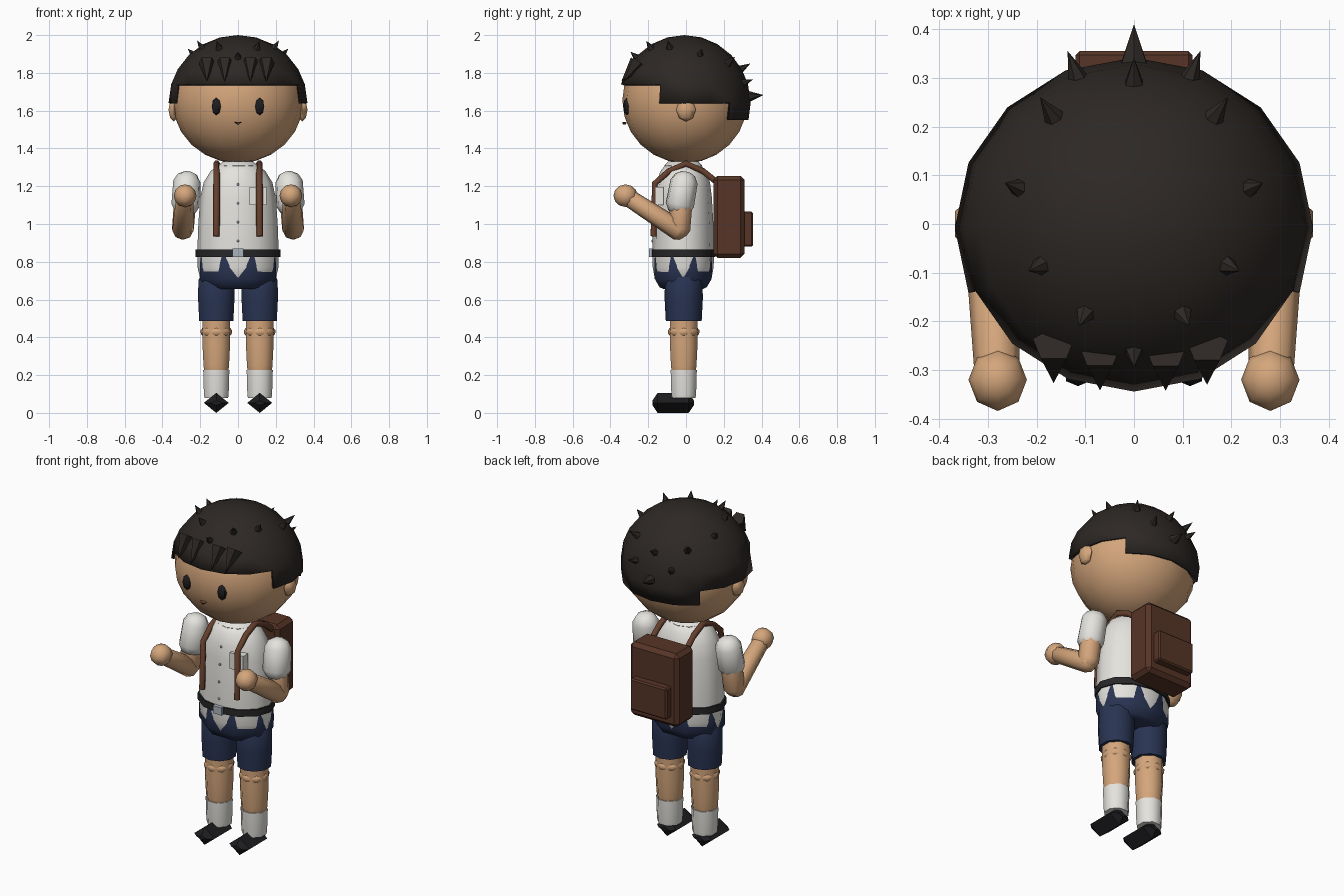
import bpy, bmesh
from math import sin, cos, pi, radians, sqrt
from mathutils import Vector

if "Cube" in bpy.data.objects:
    bpy.data.objects.remove(bpy.data.objects["Cube"])

def material(name, rgb):
    m = bpy.data.materials.new(name)
    m.diffuse_color = (*rgb, 1)
    m.use_nodes = True
    m.node_tree.nodes["Principled BSDF"].inputs["Base Color"].default_value = m.diffuse_color
    return m

SKIN = material("skin", (0.66, 0.38, 0.2))
HAIR = material("hair", (0.026, 0.021, 0.018))
WHITE = material("white_cloth", (0.78, 0.77, 0.73))
NAVY = material("navy_cloth", (0.022, 0.034, 0.085))
STRAP = material("strap_leather", (0.13, 0.05, 0.026))
BAG = material("bag_leather", (0.095, 0.035, 0.02))
BLACK = material("black", (0.012, 0.012, 0.014))
BELT = material("belt_leather", (0.02, 0.02, 0.022))
METAL = material("metal", (0.4, 0.45, 0.5))
MOUTH = material("mouth", (0.25, 0.09, 0.05))
Z = Vector((0, 0, 1))

def finish(bm, name, mat, smooth=60):
    bmesh.ops.remove_doubles(bm, verts=bm.verts, dist=1e-5)
    bmesh.ops.recalc_face_normals(bm, faces=bm.faces)
    me = bpy.data.meshes.new(name)
    bm.to_mesh(me)
    bm.free()
    me.materials.append(mat)
    ob = bpy.data.objects.new(name, me)
    bpy.context.collection.objects.link(ob)
    if smooth:
        bpy.ops.object.select_all(action='DESELECT')
        ob.select_set(True)
        bpy.context.view_layer.objects.active = ob
        bpy.ops.object.shade_smooth_by_angle(angle=radians(smooth))
    return ob

def loft(name, rings, sides, mat, axis=Z, phase=0.0, smooth=60):
    """Skin rings of (centre, rx, ry), all facing along axis."""
    bm = bmesh.new()
    q = Z.rotation_difference(Vector(axis))
    loops = []
    for c, rx, ry in rings:
        angs = [2 * pi * (i + phase) / sides for i in range(sides)]
        loops.append([bm.verts.new(Vector(c) + q @ Vector((rx * sin(a), -ry * cos(a), 0))) for a in angs])
    for lo, hi in zip(loops, loops[1:]):
        for i in range(sides):
            j = (i + 1) % sides
            bm.faces.new((lo[i], lo[j], hi[j], hi[i]))
    bm.faces.new(loops[0])
    bm.faces.new(loops[-1])
    return finish(bm, name, mat, smooth)

def limb(name, a, b, ra, rb, mat, sides=8, cap=0.7):
    """Tapered limb with rounded ends."""
    a, b = Vector(a), Vector(b)
    d = (b - a).normalized()
    rings = [(a - d * ra * cap, ra * .3, ra * .3), (a - d * ra * cap * .7, ra * .72, ra * .72), (a, ra, ra),
             (b, rb, rb), (b + d * rb * cap * .7, rb * .72, rb * .72), (b + d * rb * cap, rb * .3, rb * .3)]
    return loft(name, rings, sides, mat, d)

def ball(name, c, r, mat, seg=8, rows=6, smooth=60):
    bm = bmesh.new()
    bmesh.ops.create_uvsphere(bm, u_segments=seg, v_segments=rows, radius=1)
    for v in bm.verts:
        v.co = Vector(c) + Vector(v.co[i] * r[i] for i in range(3))
    return finish(bm, name, mat, smooth)

def box(name, lo, hi, mat, bevel=0.0):
    bm = bmesh.new()
    bmesh.ops.create_cube(bm, size=1)
    for v in bm.verts:
        v.co = Vector(lo[i] + (v.co[i] + .5) * (hi[i] - lo[i]) for i in range(3))
    if bevel:
        bmesh.ops.bevel(bm, geom=bm.edges[:], offset=bevel, segments=1, affect='EDGES')
    return finish(bm, name, mat, 0)

def spike(name, base, tip, r, sides=6):
    base, tip = Vector(base), Vector(tip)
    return loft(name, [(base, r, r), (tip, 0, 0)], sides, HAIR, (tip - base).normalized(), smooth=0)

# Head and face
ball("head", (0, -.005, 1.655), (.348, .332, .333), SKIN, 16, 12)
for s in (-1, 1):
    ball("ear", (s * .34, 0, 1.605), (.032, .052, .062), SKIN, 6, 4)
    ball("eye", (s * .115, -.313, 1.622), (.028, .02, .046), BLACK, 6, 4)
loft("mouth", [((0, -.326, 1.527), .004, .008), ((0, -.326, 1.541), .024, .012)], 6, MOUTH)
loft("neck", [((0, -.01, 1.26), .07, .07), ((0, -.01, 1.38), .07, .07)], 8, SKIN)

# Hair cap with a stepped lower edge: fringe, sides, nape
HC, HR = Vector((0, -.008, 1.64)), Vector((.368, .35, .36))
levels = [2.0] + [1.64 + .36 * cos(radians(t)) for t in (15, 30, 45, 60)] + [1.74, 1.64, 1.55]
bm = bmesh.new()
grid = []
for z in levels:
    r = sqrt(max(0, 1 - ((z - HC.z) / HR.z) ** 2))
    grid.append([bm.verts.new((HR.x * r * sin(k * pi / 8), HC.y - HR.y * r * cos(k * pi / 8), z)) for k in range(16)])
for k in range(16):
    side = min(k + .5, 15.5 - k) * 22.5
    last = 5 if side < 67.5 else 6 if side < 135 else 7
    for i in range(last):
        j = (k + 1) % 16
        bm.faces.new((grid[i][k], grid[i + 1][k], grid[i + 1][j], grid[i][j]) if i else
                     (grid[0][0], grid[1][k], grid[1][j]))
bmesh.ops.delete(bm, geom=[v for v in bm.verts if not v.link_faces], context='VERTS')
hair = finish(bm, "hair_cap", HAIR, 40)
sol = hair.modifiers.new("thickness", 'SOLIDIFY')
sol.thickness, sol.offset = .018, -1

# Small spikes standing out of the hair, (x, y, z, length)
for x, y, z, n in [(0, -.26, 1.88, .04), (.1, -.185, 1.93, .045), (.19, -.085, 1.93, .045), (.24, .075, 1.9, .04),
                   (.165, .22, 1.85, .055), (.12, .31, 1.75, .055), (0, .29, 1.82, .055), (0, .33, 1.675, .07)]:
    d = Vector((x / HR.x, (y - HC.y) / HR.y, (z - HC.z) / HR.z)).normalized()
    for s in ((-1, 1) if x else (1,)):
        e = Vector((d.x * s, d.y, d.z))
        p = HC + Vector(e[i] * HR[i] for i in range(3))
        spike("hair_spike", p - e * .015, p + e * n, .024 if n < .07 else .032)
# Fringe tufts pointing down
for x in (-.165, -.07, .065, .15):
    y = -sqrt(.28 ** 2 - (.6 * x) ** 2)
    spike("fringe_tuft", (x, y + .015, 1.86), (x, y - .065, 1.755), .045, 5)

# Shirt
CY = -.015
def stack(rows):
    return [((0, CY, z), rx, ry) for z, rx, ry in rows]
loft("shirt_body", stack([(.66, .13, .1), (.71, .2, .15), (.77, .214, .161), (.84, .216, .164), (1.0, .21, .16),
                          (1.14, .2, .152), (1.22, .182, .142), (1.28, .145, .12), (1.32, .095, .088)]), 12, WHITE)
loft("collar", stack([(1.29, .1, .09), (1.31, .11, .1), (1.33, .085, .08)]), 10, WHITE)
for z in (.91, 1.01, 1.11, 1.21):
    ball("shirt_button", (0, CY - (.163 if z < 1.05 else .155 if z < 1.2 else .144), z), (.007, .006, .007), METAL, 6, 4)
box("chest_pocket", (.06, -.165, 1.1), (.15, -.12, 1.195), WHITE)

# Belt and shorts
loft("belt", stack([(.826, .224, .172), (.866, .224, .172)]), 12, BELT)
box("belt_buckle", (-.028, -.197, .824), (.028, -.175, .869), METAL)
loft("shorts_hips", stack([(.655, .16, .11), (.665, .185, .135), (.71, .217, .163), (.78, .219, .165), (.835, .212, .162)]),
     8, NAVY, phase=.5)

for s in (-1, 1):
    # Legs
    x = s * .115
    def col(rows, y=-.012):
        return [((x, y, z), r, r) for z, r in rows]
    loft("shorts_leg", col([(.487, .095), (.6, .101), (.7, .1), (.76, .07)]), 10, NAVY)
    loft("leg", col([(.14, .04), (.19, .066), (.25, .073), (.36, .079), (.52, .079)]), 8, SKIN, phase=.5)
    loft("knee", col([(.4, .06), (.415, .081), (.435, .084), (.455, .07)]), 8, SKIN)
    loft("sock", col([(.08, .068), (.1, .071), (.228, .075)]), 8, WHITE, phase=.5)
    loft("shoe", [((x, y, .053), rx, rz) for y, rx, rz in
                  [(-.178, .035, .012), (-.15, .066, .053), (.014, .066, .053), (.042, .035, .012)]],
         4, BLACK, (0, 1, 0), smooth=0)
    # Arms
    shoulder, elbow, hand = (s * .27, -.01, 1.225), (s * .292, -.035, .97), (s * .28, -.32, 1.15)
    limb("sleeve", shoulder, (s * .277, -.033, 1.1), .074, .077, WHITE)
    limb("upper_arm", (s * .275, -.02, 1.18), elbow, .06, .058, SKIN)
    limb("forearm", (s * .292, -.035, .965), (s * .282, -.29, 1.13), .056, .047, SKIN)
    ball("hand", hand, (.06, .064, .06), SKIN, 8, 6)
    # Backpack straps over the shoulders
    cu = bpy.data.curves.new("strap", 'CURVE')
    cu.dimensions = '3D'
    cu.bevel_depth, cu.bevel_resolution, cu.use_fill_caps = .018, 1, True
    path = [(.115, .165, 1.22), (.113, .09, 1.28), (.113, 0, 1.32), (.113, -.09, 1.28), (.113, -.165, 1.215), (.115, -.172, .935)]
    sp = cu.splines.new('POLY')
    sp.points.add(len(path) - 1)
    for p, (px, py, pz) in zip(sp.points, path):
        p.co = (s * px, py, pz, 1)
    cu.materials.append(STRAP)
    ob = bpy.data.objects.new("backpack_strap", cu)
    bpy.context.collection.objects.link(ob)
    bpy.ops.object.select_all(action='DESELECT')
    ob.select_set(True)
    bpy.context.view_layer.objects.active = ob
    bpy.ops.object.convert(target='MESH')

# Backpack
box("backpack_body", (-.16, .145, .82), (.16, .31, 1.255), BAG, .022)
box("backpack_pocket", (-.12, .295, .88), (.12, .355, 1.065), BAG, .008)
